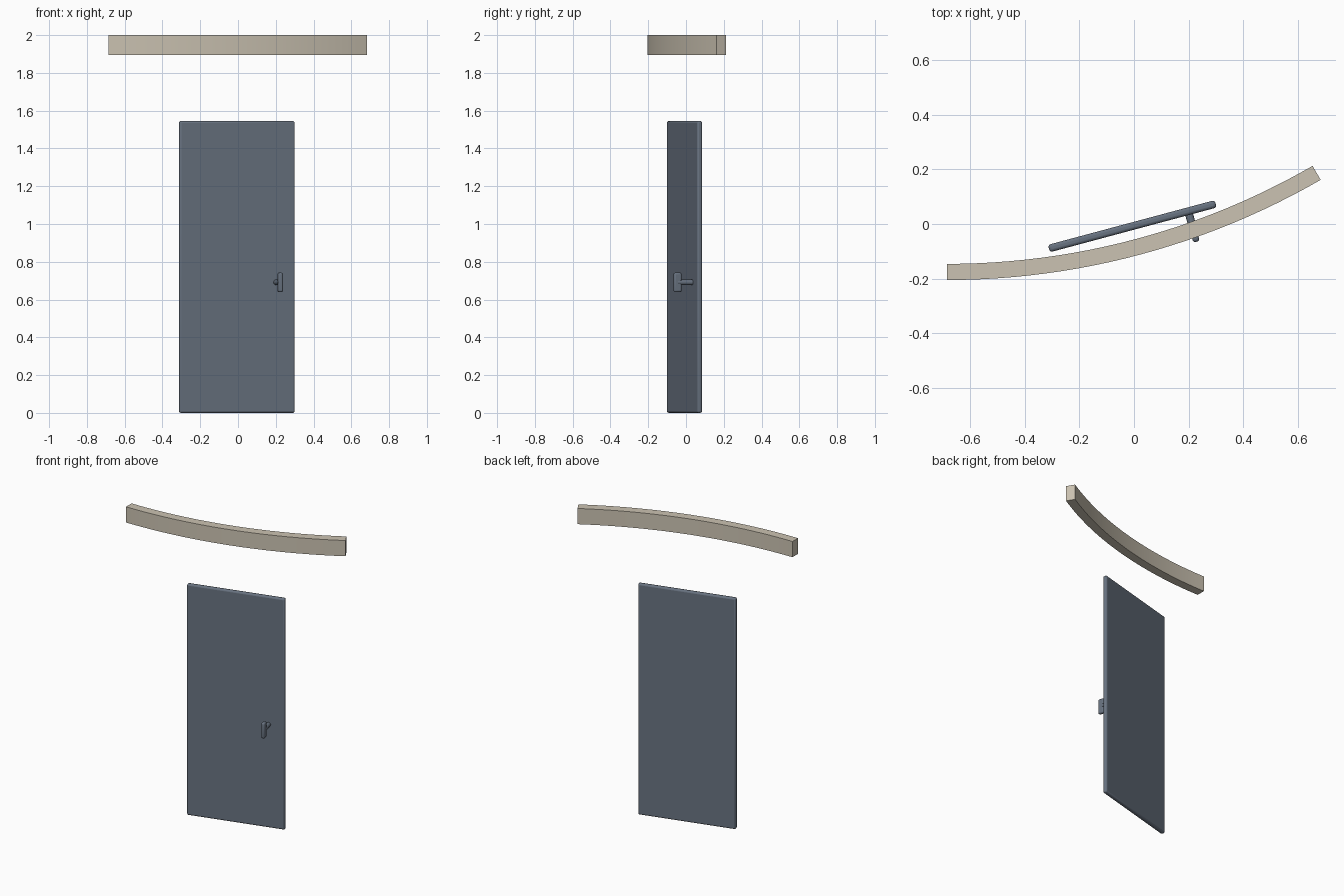
import bpy, bmesh, math
from mathutils import Matrix, Vector

if "Cube" in bpy.data.objects:
    bpy.data.objects.remove(bpy.data.objects["Cube"])


def material(name, rgb):
    m = bpy.data.materials.new(name)
    m.diffuse_color = (*rgb, 1)
    m.use_nodes = True
    m.node_tree.nodes["Principled BSDF"].inputs["Base Color"].default_value = m.diffuse_color
    return m


slate = material("slate blue grey", (0.137, 0.168, 0.215))
sand = material("warm sand", (0.60, 0.545, 0.445))

# Everything on the door leaf shares one swung-open frame
DOOR = Matrix.Translation((-0.006, -0.008, 0)) @ Matrix.Rotation(math.radians(15), 4, 'Z')


def finish(bm, name, mat, matrix=Matrix(), bevel=0, angle=30):
    bmesh.ops.recalc_face_normals(bm, faces=bm.faces)
    me = bpy.data.meshes.new(name)
    bm.to_mesh(me)
    bm.free()
    me.materials.append(mat)
    ob = bpy.data.objects.new(name, me)
    bpy.context.collection.objects.link(ob)
    ob.matrix_world = matrix
    if bevel:
        mod = ob.modifiers.new("rounded edges", 'BEVEL')
        mod.width, mod.segments = bevel, 3
    bpy.ops.object.select_all(action='DESELECT')
    ob.select_set(True)
    bpy.context.view_layer.objects.active = ob
    bpy.ops.object.shade_smooth_by_angle(angle=math.radians(angle))
    return ob


def box(name, size, center, mat, bevel):
    bm = bmesh.new()
    bmesh.ops.create_cube(bm, size=1)
    bmesh.ops.scale(bm, vec=size, verts=bm.verts)
    bmesh.ops.translate(bm, vec=center, verts=bm.verts)
    return finish(bm, name, mat, DOOR, bevel)


# Door leaf and its upright grip
box("door_panel", (0.632, 0.028, 1.545), (0, 0, 0.7725), slate, 0.01)
box("handle_grip", (0.024, 0.042, 0.103), (0.212, -0.095, 0.691), slate, 0.009)

# Round stem joining the grip to the door
bm = bmesh.new()
bmesh.ops.create_cone(bm, cap_ends=True, segments=24, radius1=0.0145, radius2=0.0145, depth=0.085)
bmesh.ops.rotate(bm, cent=(0, 0, 0), matrix=Matrix.Rotation(math.pi / 2, 3, 'X'), verts=bm.verts)
bmesh.ops.translate(bm, vec=(0.212, -0.0525, 0.691), verts=bm.verts)
finish(bm, "handle_stem", slate, DOOR)

# Curved overhead beam: a rectangular section swept through 30 degrees
bm = bmesh.new()
center = Vector((-0.685, 2.531, 0))
section = [(2.736, 1.895), (2.736, 2.0), (2.677, 2.0), (2.677, 1.895)]
steps = 24
rings = []
for i in range(steps + 1):
    a = math.radians(30) * i / steps
    rings.append([bm.verts.new(center + Vector((r * math.sin(a), -r * math.cos(a), z)))
                  for r, z in section])
for p, q in zip(rings, rings[1:]):
    for k in range(4):
        n = (k + 1) % 4
        bm.faces.new((p[k], p[n], q[n], q[k]))
bm.faces.new(rings[0])
bm.faces.new(rings[-1][::-1])
finish(bm, "curved_beam", sand)
